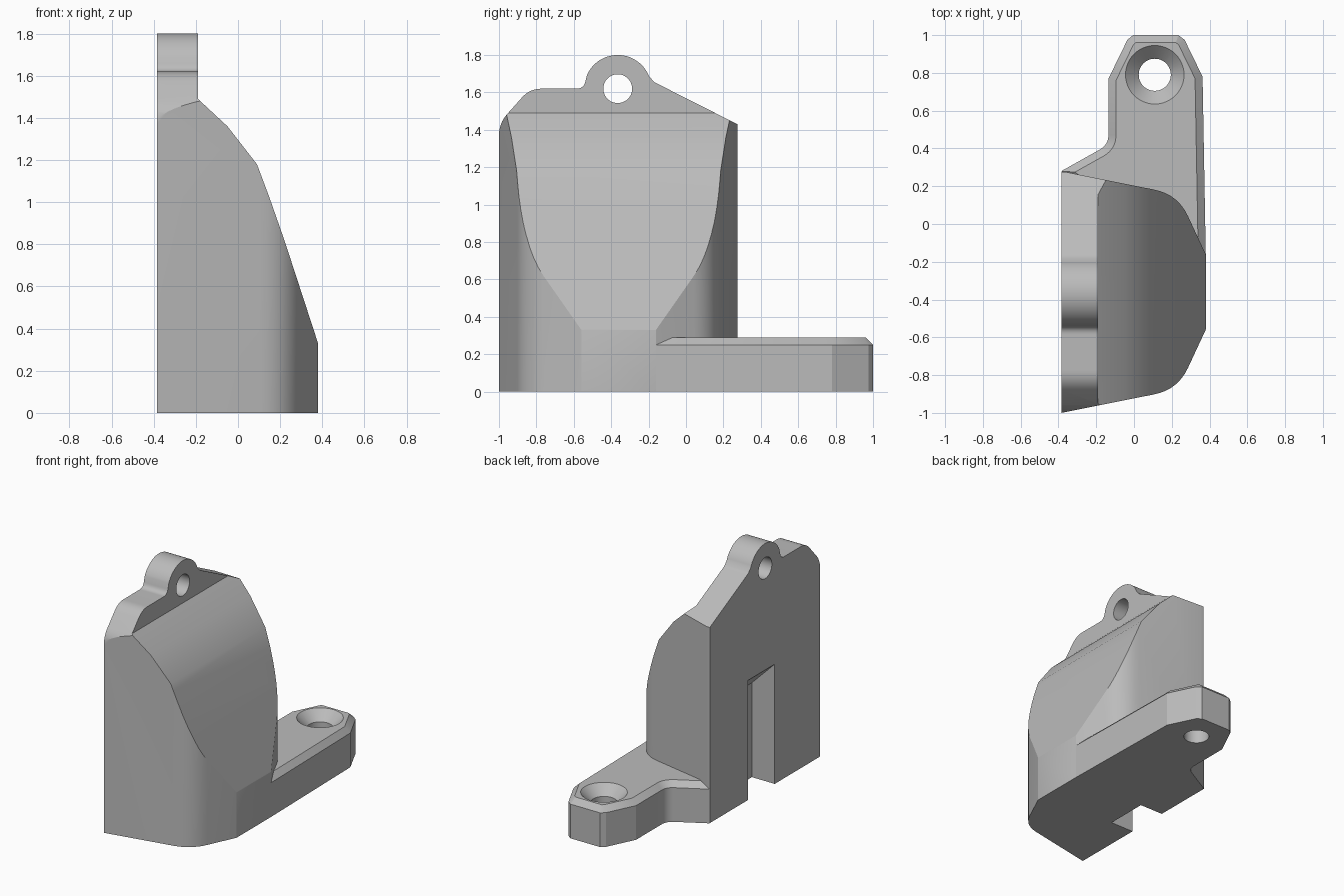
import bpy
import bmesh
import math
from mathutils import Vector

cube = bpy.data.objects.get("Cube")
if cube:
    bpy.data.objects.remove(cube)

grey = bpy.data.materials.new("plain grey")
grey.use_nodes = True
grey.diffuse_color = (0.5, 0.5, 0.5, 1)
grey.node_tree.nodes["Principled BSDF"].inputs["Base Color"].default_value = (0.5, 0.5, 0.5, 1)

# How an outline point (a, b) at depth d maps to space, by extrusion axis
PLACE = {
    "x": lambda a, b, d: (d, a, b),
    "y": lambda a, b, d: (a, d, b),
    "z": lambda a, b, d: (a, b, d),
}


def rounded(points, steps=8):
    """Round each corner given as (a, b, radius); plain (a, b) stays sharp."""
    result = []
    for i, p in enumerate(points):
        here = Vector(p[:2])
        if len(p) == 2:
            result.append(here)
            continue
        back = Vector(points[i - 1][:2]) - here
        ahead = Vector(points[(i + 1) % len(points)][:2]) - here
        reach = p[2] / math.tan(back.angle(ahead) / 2)
        reach = min(reach, back.length * 0.48, ahead.length * 0.48)
        start = here + back.normalized() * reach
        end = here + ahead.normalized() * reach
        for k in range(steps + 1):
            t = k / steps
            result.append(start * (1 - t) ** 2 + here * 2 * t * (1 - t) + end * t * t)
    return result


def arc(centre, radius, first, last, steps):
    angles = [math.radians(first + (last - first) * k / steps) for k in range(steps + 1)]
    return [(centre[0] + radius * math.cos(a), centre[1] + radius * math.sin(a)) for a in angles]


def inset(outline, distance):
    """Shrink a counter-clockwise outline by a constant distance."""
    result = []
    for i, p in enumerate(outline):
        before = (p - outline[i - 1]).normalized().orthogonal()
        after = (outline[(i + 1) % len(outline)] - p).normalized().orthogonal()
        result.append(p + (before + after) * distance / (1 + before.dot(after)))
    return result


def loft(name, axis, *rings):
    """Skin a closed solid through (outline, depth) rings along an axis."""
    bm = bmesh.new()
    loops = [[bm.verts.new(PLACE[axis](a, b, depth)) for a, b in outline]
             for outline, depth in rings]
    bm.faces.new(loops[0])
    bm.faces.new(loops[-1])
    for low, high in zip(loops, loops[1:]):
        for i in range(len(low)):
            bm.faces.new((low[i - 1], low[i], high[i], high[i - 1]))
    bmesh.ops.recalc_face_normals(bm, faces=bm.faces)
    mesh = bpy.data.meshes.new(name)
    bm.to_mesh(mesh)
    bm.free()
    mesh.materials.append(grey)
    obj = bpy.data.objects.new(name, mesh)
    bpy.context.collection.objects.link(obj)
    return obj


def prism(name, outline, axis, low, high):
    return loft(name, axis, (outline, low), (outline, high))


def activate(obj):
    bpy.ops.object.select_all(action='DESELECT')
    obj.select_set(True)
    bpy.context.view_layer.objects.active = obj


def combine(target, tool, operation):
    mod = target.modifiers.new(tool.name, 'BOOLEAN')
    mod.operation = operation
    mod.solver = 'EXACT'
    mod.object = tool
    activate(target)
    bpy.ops.object.modifier_apply(modifier=mod.name)
    bpy.data.objects.remove(tool)


BACK = -0.385
MIDDLE = -0.36
EYE = (-0.365, 1.62)

# Body: side silhouette with a lug on top
silhouette = rounded(
    [(-1, 0), (-1, 1.435, 0.17), (-0.835, 1.62, 0.14), (-0.548, 1.62, 0.06)]
    + arc(EYE, 0.18, 155, 22, 28)
    + [(-0.17, 1.655, 0.06), (0.275, 1.43), (0.275, 0)])
body = prism("body", silhouette, "x", BACK, 0.6)

# Sloping front profile
slope = [(-0.5, -0.1), (-0.5, 2), (-0.19, 2), (-0.19, 1.49), (-0.05, 1.36),
         (0.09, 1.18), (0.15, 1.02), (0.22, 0.82), (0.38, 0.33), (0.38, -0.1)]
combine(body, prism("slope_cutter", slope, "y", -1.2, 1.2), 'INTERSECT')

# Tapered, rounded footprint, mirrored about the middle of the body
half = [(BACK, 0.28), (0.232, 0.157, 0.25), (0.382, -0.165, 0.04)]
other = [(p[0], 2 * MIDDLE - p[1], *p[2:]) for p in reversed(half)]
combine(body, prism("footprint_cutter", rounded(half + other), "z", -0.2, 2.2), 'INTERSECT')

# Lug hole and the slot with a slanted roof in the flat back
combine(body, prism("lug_hole_cutter", arc(EYE, 0.077, 0, 352.5, 47), "x", -1, 1), 'DIFFERENCE')
slot = [(-0.5, -0.1), (-0.2, -0.1), (-0.2, 0.69), (-0.5, 0.99)]
combine(body, prism("slot_cutter", slot, "y", -0.475, -0.165), 'DIFFERENCE')

# Mounting foot with a chamfered top rim
foot_outline = rounded([
    (0.38, -0.165), (0.363, 0.78), (0.268, 0.975), (0.235, 1), (-0.005, 1),
    (-0.035, 0.975), (-0.135, 0.77), (-0.135, 0.42, 0.09),
    (BACK, 0.28), (-0.15, 0.1), (-0.1, -0.165)])
# Vector.orthogonal turns an edge a quarter turn left, towards the inside
foot = loft("mounting_foot", "z", (foot_outline, 0), (foot_outline, 0.25),
            (inset(foot_outline, 0.04), 0.29))

# Countersunk screw hole, cut with one stepped tool
SCREW = (0.11, 0.79)
bore, rim = [arc(SCREW, radius, 0, 352.5, 47) for radius in (0.085, 0.225)]
screw_cutter = loft("screw_hole_cutter", "z", (bore, -0.1), (bore, 0.22), (rim, 0.36))
combine(foot, screw_cutter, 'DIFFERENCE')

for part in (body, foot):
    activate(part)
    bpy.ops.object.shade_smooth_by_angle(angle=math.radians(20))
